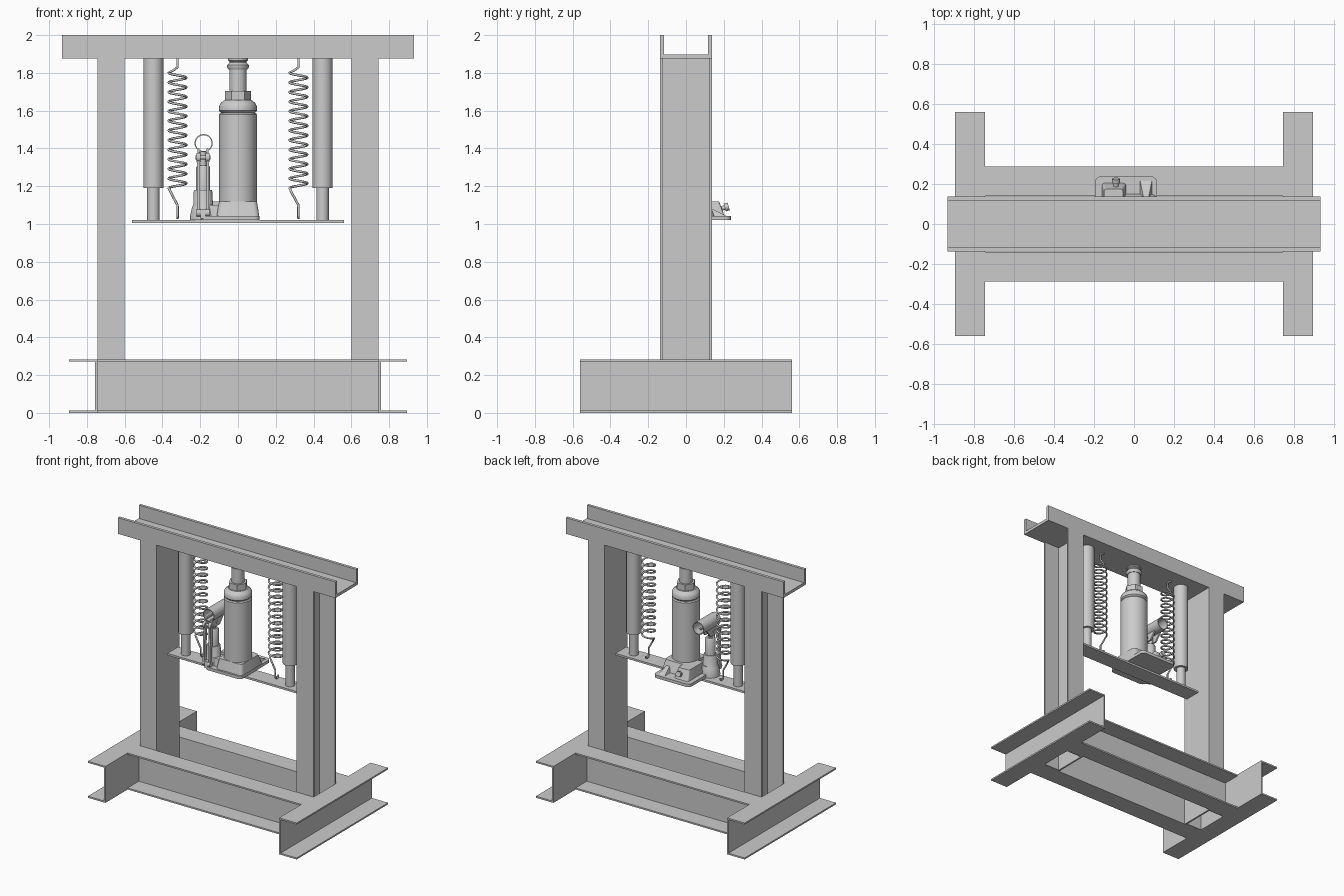
import bpy, bmesh
from math import sin, cos, pi, radians
from mathutils import Vector, Matrix

if "Cube" in bpy.data.objects:
    bpy.data.objects.remove(bpy.data.objects["Cube"])

X, Y, Z = Vector((1, 0, 0)), Vector((0, 1, 0)), Vector((0, 0, 1))


def finish(name, bm, smooth=False):
    bmesh.ops.remove_doubles(bm, verts=bm.verts, dist=1e-5)
    bmesh.ops.recalc_face_normals(bm, faces=bm.faces)
    me = bpy.data.meshes.new(name)
    bm.to_mesh(me)
    bm.free()
    if smooth:
        me.polygons.foreach_set("use_smooth", [True] * len(me.polygons))
        me.set_sharp_from_angle(angle=radians(35))
    ob = bpy.data.objects.new(name, me)
    bpy.context.collection.objects.link(ob)
    return ob


def prism(name, pts, sweep):
    """Extrude a planar outline along a vector."""
    bm = bmesh.new()
    face = bm.faces.new([bm.verts.new(p) for p in pts])
    new = bmesh.ops.extrude_face_region(bm, geom=[face])["geom"]
    # keep the starting cap by adding it again if it was consumed
    moved = [v for v in new if isinstance(v, bmesh.types.BMVert)]
    bmesh.ops.translate(bm, verts=moved, vec=sweep)
    bmesh.ops.holes_fill(bm, edges=bm.edges)
    return finish(name, bm)


def channel(name, origin, u, v, sweep, w, d, tf, tw):
    """C-section: web at the origin, flanges pointing along v."""
    h = w / 2
    prof = [(-h, 0), (h, 0), (h, d), (h - tf, d), (h - tf, tw),
            (tf - h, tw), (tf - h, d), (-h, d)]
    o = Vector(origin) - sweep / 2
    return prism(name, [o + u * a + v * b for a, b in prof], sweep)


def lathe(name, prof, at, axis=Z, segs=32, smooth=True):
    """Revolve (radius, height) points around an axis through a point."""
    bm = bmesh.new()
    vs = [bm.verts.new((r, 0, h)) for r, h in prof]
    es = [bm.edges.new(p) for p in zip(vs, vs[1:])]
    bmesh.ops.spin(bm, geom=vs + es, cent=(0, 0, 0), axis=Z, angle=2 * pi,
                   steps=segs, use_duplicate=False)
    rot = Vector(axis).to_track_quat('Z', 'Y').to_matrix().to_4x4()
    bm.transform(Matrix.Translation(at) @ rot)
    return finish(name, bm, smooth)


def rod(name, a, b, r, segs=24, smooth=True):
    d = Vector(b) - Vector(a)
    return lathe(name, [(0, 0), (r, 0), (r, d.length), (0, d.length)], a, d, segs, smooth)


def frustum(name, lo, hi, z0, z1, bevel=0.0):
    """Tapered block; lo and hi are (x0, x1, y0, y1) rectangles."""
    bm = bmesh.new()
    loops = []
    for (x0, x1, y0, y1), z in ((lo, z0), (hi, z1)):
        loops.append([bm.verts.new((x, y, z)) for x, y in
                      ((x0, y0), (x1, y0), (x1, y1), (x0, y1))])
    a, b = loops
    bm.faces.new(a)
    bm.faces.new(b)
    side = []
    for i in range(4):
        j = (i + 1) % 4
        bm.faces.new((a[i], a[j], b[j], b[i]))
        side.append(bm.edges.get((a[i], b[i])))
    if bevel:
        bmesh.ops.bevel(bm, geom=side, offset=bevel, segments=4, profile=0.5, affect='EDGES')
    return finish(name, bm, True)


def wire(name, pts, r):
    """Round wire through points, converted to a mesh."""
    cu = bpy.data.curves.new(name, 'CURVE')
    cu.dimensions = '3D'
    cu.bevel_depth, cu.bevel_resolution, cu.use_fill_caps = r, 2, True
    sp = cu.splines.new('POLY')
    sp.points.add(len(pts) - 1)
    for p, q in zip(sp.points, pts):
        p.co = (*q, 1)
    tmp = bpy.data.objects.new(name + "_path", cu)
    bpy.context.collection.objects.link(tmp)
    me = bpy.data.meshes.new_from_object(tmp.evaluated_get(bpy.context.evaluated_depsgraph_get()))
    bpy.data.objects.remove(tmp)
    me.polygons.foreach_set("use_smooth", [True] * len(me.polygons))
    bpy.context.collection.objects.link(bpy.data.objects.new(name, me))


# Frame channels
channel("top_beam", (0, 0, 1.875), Y, Z, X * 1.865, 0.277, 0.125, 0.022, 0.022)
for s, side in ((-1, "left"), (1, "right")):
    channel(side + "_column", (s * 0.6, 0, 0.9375), Y, X * s, Z * 1.875, 0.277, 0.145, 0.013, 0.013)
    channel(side + "_foot", (s * 0.745, 0, 0.1415), Z, X * s, Y * 1.12, 0.283, 0.15, 0.012, 0.012)
for s, side in ((-1, "front"), (1, "back")):
    channel(side + "_base_beam", (0, s * 0.139, 0.1415), Z, Y * s, X * 1.49, 0.283, 0.149, 0.012, 0.012)

# Sliding plate with guides and return springs
frustum("press_plate", (-0.56, 0.56, -0.065, 0.065), (-0.56, 0.56, -0.065, 0.065), 1.005, 1.02)
for s, side in ((-1, "left"), (1, "right")):
    x = s * 0.448
    lathe(side + "_guide_tube", [(0.034, 1.25), (0.034, 1.19), (0.053, 1.19), (0.053, 1.875),
                                 (0, 1.875)], (x, 0, 0))
    rod(side + "_guide_rod", (x, 0, 1.02), (x, 0, 1.4), 0.033)

    x, r, turns, n = s * 0.32, 0.047, 12, 20
    path = [(x, 0.03 * cos(a), 1.05 - 0.02 * sin(a)) for a in (0, pi / 4)]
    path = [(x, 0.018 + 0.018 * cos(k * pi / 6), 1.05 - 0.018 * sin(k * pi / 6)) for k in range(7)]
    path += [(x, 0, 1.10), (x - 0.03, 0, 1.155)]
    path += [(x - r * cos(2 * pi * i / n), r * sin(2 * pi * i / n), 1.19 + 0.61 * i / (turns * n))
             for i in range(turns * n + n // 2 + 1 - n // 2)]
    path += [(x - 0.02, 0, 1.815), (x, 0, 1.83), (x, 0, 1.86)]
    path += [(x, 0.018 - 0.018 * cos(k * pi / 6), 1.86 + 0.015 * sin(k * pi / 6)) for k in range(1, 7)]
    wire(side + "_spring", path, 0.0065)

# Jack base
base = (-0.195, 0.115, -0.132, 0.238)
frustum("jack_base_plate", base, base, 1.02, 1.043, 0.03)
frustum("jack_base_block", (-0.113, 0.113, -0.118, 0.15), (-0.1, 0.1, -0.1, 0.12), 1.04, 1.12, 0.025)
frustum("valve_boss", (-0.16, -0.04, 0.0, 0.205), (-0.15, -0.055, 0.0, 0.175), 1.04, 1.12, 0.012)
frustum("base_rib", (0.03, 0.09, 0.05, 0.22), (0.05, 0.07, 0.05, 0.12), 1.04, 1.09)
rod("release_valve", (-0.09, 0.16, 1.075), (-0.09, 0.215, 1.09), 0.012, 12)
rod("release_valve_head", (-0.09, 0.205, 1.087), (-0.09, 0.226, 1.093), 0.021, 12)

# Jack body, collar, nut and ram
lathe("jack_cylinder", [(0, 1.1), (0.1, 1.1), (0.1, 1.58), (0.094, 1.588), (0, 1.588)], (0, 0, 0), segs=40)
lathe("jack_collar", [(0, 1.588), (0.088, 1.588), (0.1, 1.6), (0.1, 1.622), (0.092, 1.64),
                      (0.07, 1.657), (0, 1.657)], (0, 0, 0), segs=40)
rod("jack_hex_nut", (0, 0, 1.65), (0, 0, 1.705), 0.068, 6, False)
rod("jack_ram", (0, 0, 1.7), (0, 0, 1.835), 0.046, 32)
lathe("ram_head", [(0, 1.818), (0.05, 1.818), (0.057, 1.828), (0.057, 1.842), (0.045, 1.855),
                   (0.045, 1.86), (0.052, 1.866), (0.052, 1.875), (0, 1.875)], (0, 0, 0))

# Pump beside the jack
px, py = -0.185, -0.035
lathe("pump_boss", [(0, 1.02), (0.07, 1.02), (0.068, 1.045), (0.058, 1.09), (0.052, 1.1),
                    (0.05, 1.17), (0.046, 1.18), (0, 1.18)], (px, py, 0))
frustum("pump_bridge", (-0.2, -0.04, -0.09, 0.03), (-0.19, -0.04, -0.08, 0.02), 1.03, 1.1)
lathe("pump_barrel", [(0, 1.17), (0.037, 1.17), (0.037, 1.3), (0.03, 1.31), (0.018, 1.31),
                      (0.018, 1.38), (0, 1.38)], (px, py, 0), segs=24)

# Lever links, pivots and the open handle socket
for s, side in ((-1, "left"), (1, "right")):
    lx = px + s * 0.024
    frustum(side + "_link", (lx - 0.007, lx + 0.007, -0.125, -0.1),
            (lx - 0.007, lx + 0.007, -0.115, -0.09), 1.05, 1.36)
    rod(side + "_link_eye_top", (lx - 0.01, -0.1, 1.352), (lx + 0.01, -0.1, 1.352), 0.025, 16)
    rod(side + "_link_eye_bottom", (lx - 0.01, -0.112, 1.06), (lx + 0.01, -0.112, 1.06), 0.02, 16)
    frustum(side + "_socket_lug", (lx - 0.006, lx + 0.006, -0.1, 0.0),
            (lx - 0.006, lx + 0.006, -0.1, 0.06), 1.33, 1.4)
rod("link_pin_top", (px - 0.04, -0.1, 1.352), (px + 0.04, -0.1, 1.352), 0.01, 12)
rod("link_pin_bottom", (px - 0.035, -0.112, 1.06), (px + 0.035, -0.112, 1.06), 0.009, 12)
rod("piston_pin", (px - 0.035, py, 1.36), (px + 0.035, py, 1.36), 0.012, 12)
frustum("link_anchor", (px - 0.014, px + 0.014, -0.13, -0.05), (px - 0.014, px + 0.014, -0.125, -0.05), 1.03, 1.08)
lathe("handle_socket", [(0.042, 0), (0.048, 0), (0.048, 0.21), (0.042, 0.21), (0.042, 0)],
      (px + 0.003, -0.1, 1.428), Y)
